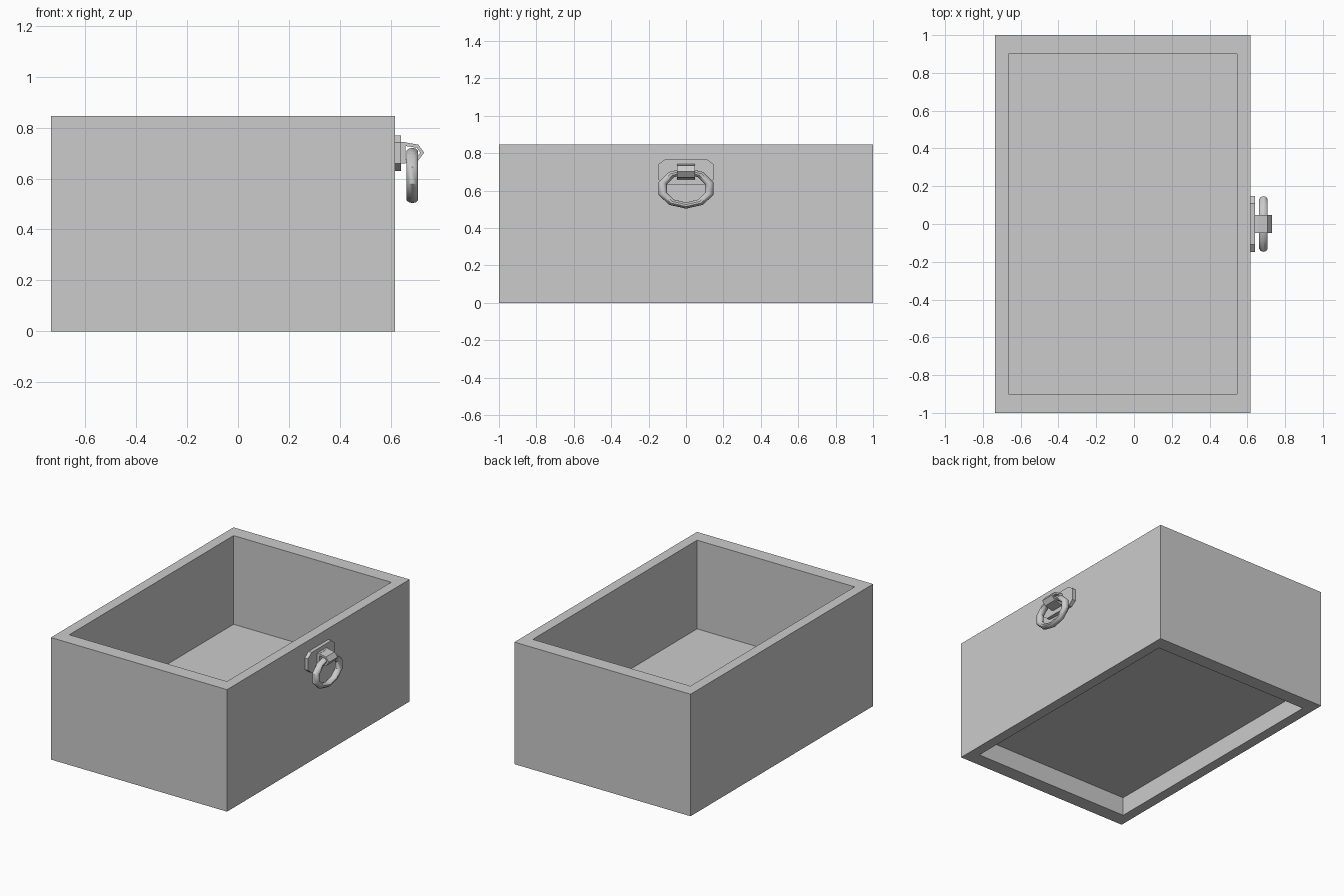
import bpy, bmesh, math

if "Cube" in bpy.data.objects:
    bpy.data.objects.remove(bpy.data.objects["Cube"])


def make_object(name, bm):
    bmesh.ops.recalc_face_normals(bm, faces=bm.faces)
    mesh = bpy.data.meshes.new(name)
    bm.to_mesh(mesh)
    bm.free()
    ob = bpy.data.objects.new(name, mesh)
    bpy.context.collection.objects.link(ob)
    return ob


def inset_pocket(bm, normal_z, margin_x, margin_y, depth):
    """Cut a rectangular pocket in the top or bottom face."""
    face = next(f for f in bm.faces if f.normal.z * normal_z > 0.9)
    c = face.calc_center_median()
    bmesh.ops.inset_region(bm, faces=[face], thickness=0.05)
    for v in face.verts:
        v.co.x = c.x + math.copysign(W / 2 - margin_x, v.co.x - c.x)
        v.co.y = c.y + math.copysign(D / 2 - margin_y, v.co.y - c.y)
    new = bmesh.ops.extrude_discrete_faces(bm, faces=[face])["faces"][0]
    bmesh.ops.translate(bm, verts=new.verts, vec=(0, 0, -normal_z * depth))


def prism(name, pts, place, a, b):
    """Extrude a 2D outline between two positions."""
    bm = bmesh.new()
    face = bm.faces.new([bm.verts.new(place(p, a)) for p in pts])
    ext = bmesh.ops.extrude_face_region(bm, geom=[face])["geom"]
    for v in (g for g in ext if isinstance(g, bmesh.types.BMVert)):
        v.co += place((0, 0), b) - place((0, 0), a)
    return make_object(name, bm)


from mathutils import Vector

X0, X1 = -0.735, 0.616
W, D, H = X1 - X0, 2.0, 0.846

# drawer box with open top and recessed underside
bm = bmesh.new()
bmesh.ops.create_cube(bm, size=1)
for v in bm.verts:
    v.co = Vector((v.co.x * W + (X0 + X1) / 2, v.co.y * D, (v.co.z + 0.5) * H))
bm.normal_update()
inset_pocket(bm, 1, 0.071, 0.1, 0.615)
bm.normal_update()
inset_pocket(bm, -1, 0.071, 0.1, 0.13)
make_object("drawer_box", bm)

# back plate with clipped corners
hy, hz, cy, cz = 0.147, 0.07, 0.038, 0.029
plate = [(hy, hz - cz), (hy - cy, hz), (-hy + cy, hz), (-hy, hz - cz),
         (-hy, -hz + cz), (-hy + cy, -hz), (hy - cy, -hz), (hy, -hz + cz)]
prism("handle_plate", plate, lambda p, t: Vector((t, p[0], 0.7 + p[1])), X1, 0.641)

# mount block behind the strap
block = [(0.641, 0.66), (0.657, 0.66), (0.657, 0.743), (0.641, 0.743)]
prism("strap_mount", block, lambda p, t: Vector((p[0], t, p[1])), -0.048, 0.048)

# strap folded round the ring
outer = [(0.657, 0.742), (0.708, 0.733), (0.731, 0.702), (0.708, 0.671), (0.657, 0.66)]
inner = [(0.657, 0.728), (0.702, 0.721), (0.716, 0.702), (0.702, 0.684), (0.657, 0.675)]
prism("handle_strap", outer + inner[::-1],
      lambda p, t: Vector((p[0], t, p[1])), -0.048, 0.048)

# ten-sided flattened pull ring
bpy.ops.mesh.primitive_torus_add(major_segments=10, minor_segments=10,
                                 major_radius=0.131, minor_radius=0.024)
ring = bpy.context.object
ring.name = "pull_ring"
for v in ring.data.vertices:
    x, y, z = v.co
    v.co = (0.685 + z, y, 0.612 - x * 0.70)
ring.data.flip_normals()
bm = bmesh.new()
bm.from_mesh(ring.data)
bmesh.ops.recalc_face_normals(bm, faces=bm.faces)
bm.to_mesh(ring.data)
bm.free()
bpy.ops.object.shade_smooth_by_angle(angle=math.radians(40))
